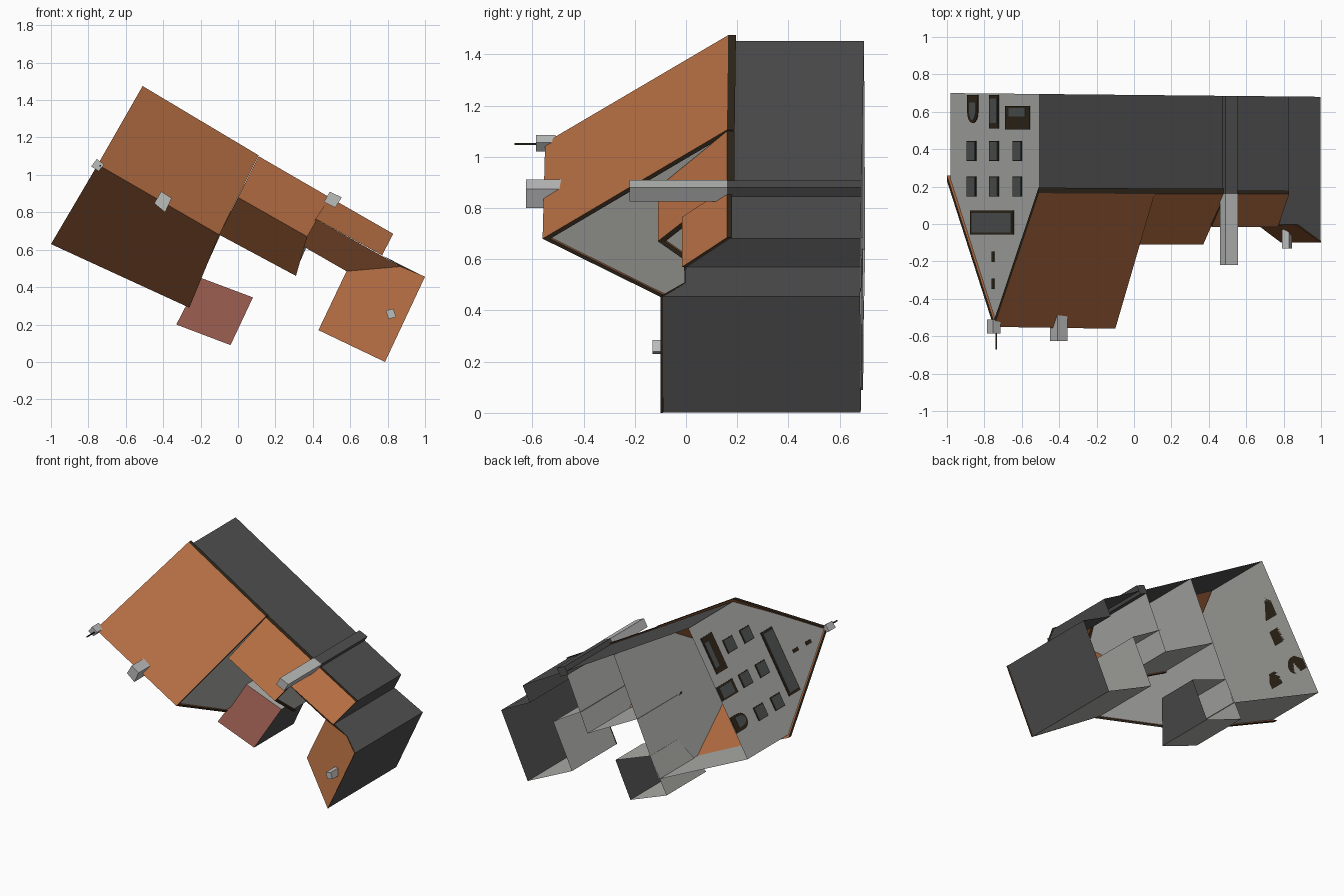
import bpy, bmesh, math

if "Cube" in bpy.data.objects:
    bpy.data.objects.remove(bpy.data.objects["Cube"])

# The house lies on its back: plan is in x/z, house "up" is -y, ground is at y = 0.69.
def mat(name, c):
    m = bpy.data.materials.new(name)
    m.diffuse_color = (*c, 1)
    m.use_nodes = True
    m.node_tree.nodes["Principled BSDF"].inputs["Base Color"].default_value = m.diffuse_color
    return m

ROOF = mat("roof_orange", (0.46, 0.155, 0.055))
BRICK = mat("brick_red", (0.29, 0.097, 0.07))
LIGHT = mat("light_plaster", (0.43, 0.43, 0.41))
DARK = mat("dark_wall", (0.078, 0.078, 0.08))
TRIM = mat("dark_brown_trim", (0.03, 0.021, 0.011))
GLASS = mat("window_grey", (0.085, 0.092, 0.092))
STONE = mat("chimney_stone", (0.50, 0.51, 0.50))

def build(name, verts, faces, mats, idx=None):
    me = bpy.data.meshes.new(name)
    me.from_pydata(verts, [], faces)
    for m in mats:
        me.materials.append(m)
    if idx:
        me.polygons.foreach_set("material_index", idx)
    ob = bpy.data.objects.new(name, me)
    bpy.context.collection.objects.link(ob)
    return ob

def prism(name, a, shift, side, cap):
    """Closed slab: polygon a plus a shifted copy; sides and caps coloured apart."""
    n = len(a)
    b = [tuple(p[i] + shift[i] for i in range(3)) for p in a]
    faces = [list(range(n)), list(range(2 * n - 1, n - 1, -1))]
    faces += [[i, i + n, (i + 1) % n + n, (i + 1) % n] for i in range(n)]
    ob = build(name, a + b, faces, [cap, side], [0, 0] + [1] * n)
    bm = bmesh.new()
    bm.from_mesh(ob.data)
    bmesh.ops.recalc_face_normals(bm, faces=bm.faces)
    bm.to_mesh(ob.data)
    bm.free()
    return ob

def v(p, y):
    return (p[0], y, p[1])

def base(p):
    return v(p, 0.69 - 0.01 * p[0])

def roof(name, pts, t=0.03, cap=ROOF):
    prism(name, [v(p, y) for p, y in pts], (0, t, 0), TRIM, cap)

def wall(name, m, *tops):
    """Upright sheet from the ground to the given (plan point, height) outline."""
    a = [base(tops[0][0]), base(tops[-1][0])]
    verts = a + [v(p, y) for p, y in reversed(tops)]
    build(name, verts, [list(range(len(verts)))], [m])

def post(name, m, pts, y0, y1):
    prism(name, [v(p, y0) for p in pts], (0, y1 - y0, 0), m, m)

# Main house roof
W_NE, W_SW, E_SW, E_NE = (-0.51, 1.475), (-1.0, 0.63), (-0.26, 0.29), (0.11, 1.105)
W_R, E_R = (-0.75, 1.055), (-0.1, 0.68)
roof("main_roof_north", [(W_NE, 0.165), (E_NE, 0.16), (E_R, -0.56), (W_R, -0.55)])
roof("main_roof_south", [(W_SW, 0.23), (W_R, -0.55), (E_R, -0.56), (E_SW, 0.23)])

# Main house walls
FA, FB, FR = (-0.98, 0.637), (-0.505, 1.452), (-0.738, 1.051)
GA, GB, GR = (-0.265, 0.30), (0.095, 1.10), (-0.112, 0.683)
wall("main_facade", LIGHT, (FA, 0.23), (FR, -0.53), (FB, 0.185))
wall("main_gable_back", LIGHT, (GA, 0.24), (GR, -0.54), (GB, 0.18))
wall("main_wall_north", DARK, (FB, 0.185), (GB, 0.18))
wall("main_wall_south", LIGHT, (FA, 0.24), (GA, 0.24))

# Middle wing
roof("middle_roof_north", [((0.11, 1.10), 0.16), ((0.49, 0.88), 0.16),
                           ((0.37, 0.67), -0.11), ((0.0, 0.88), -0.11)])
roof("middle_roof_south", [((0.0, 0.88), -0.11), ((0.37, 0.67), -0.11),
                           ((0.31, 0.46), 0.19), ((-0.1, 0.68), 0.19)])
wall("middle_wall_north", DARK, (GB, 0.18), ((0.48, 0.875), 0.175))
wall("middle_wall_south", LIGHT, ((-0.1, 0.69), 0.2), ((0.305, 0.475), 0.2))
wall("middle_gable", LIGHT, ((0.305, 0.475), 0.2), ((0.36, 0.675), -0.09), ((0.48, 0.875), 0.175))

# Low wing
roof("low_roof_north", [((0.49, 0.88), 0.16), ((0.83, 0.685), 0.16),
                        ((0.77, 0.57), -0.015), ((0.415, 0.765), -0.015)], 0.02)
roof("low_roof_south", [((0.415, 0.765), -0.015), ((0.87, 0.51), -0.005),
                        ((0.58, 0.485), 0.17), ((0.345, 0.62), 0.17)], 0.02)
wall("low_wall_north", DARK, ((0.48, 0.875), 0.175), ((0.825, 0.68), 0.17))
wall("low_wall_end", DARK, ((0.825, 0.68), 0.17), ((0.77, 0.57), 0.0))
wall("low_wall_south", LIGHT, ((0.345, 0.625), 0.18), ((0.58, 0.485), 0.18))

# End annex with single-pitch roof
N1, N2, N3 = (0.77, 0.57), (0.87, 0.51), (0.998, 0.455)
S1, S2, N0 = (0.785, 0.002), (0.43, 0.17), (0.58, 0.485)
roof("annex_roof", [(N0, 0.17), (N2, -0.005), ((1.0, 0.456), -0.1), ((0.786, 0), -0.1), (S2, 0.17)], 0.01)
wall("annex_wall_north", DARK, (N1, 0.0), (N2, 0.0), (N3, -0.095))
wall("annex_wall_end", DARK, (N3, -0.095), (S1, -0.095))
wall("annex_wall_south", LIGHT, (S1, -0.095), (S2, 0.175))
wall("annex_wall_inner", LIGHT, (S2, 0.175), (N0, 0.175))

# Small outbuilding with brick-red roof
Q = [(-0.2, 0.45), (0.08, 0.345), (-0.04, 0.09), (-0.33, 0.2)]
H = [0.38, 0.38, 0.24, 0.24]
build("outbuilding_roof", [v(p, y) for p, y in zip(Q, H)], [(0, 1, 2, 3)], [BRICK])
for i, (n, m) in enumerate([("north", LIGHT), ("end", DARK), ("south", LIGHT), ("inner", LIGHT)]):
    j = (i + 1) % 4
    wall("outbuilding_wall_" + n, m, (Q[i], H[i]), (Q[j], H[j]))

# Chimneys and finial
post("tall_chimney", STONE, [(0.49, 0.91), (0.555, 0.88), (0.52, 0.825), (0.46, 0.855)], -0.22, 0.16)
post("tall_chimney_base", DARK, [(0.49, 0.908), (0.553, 0.88), (0.52, 0.827), (0.46, 0.857)], 0.16, 0.685)
post("main_chimney", STONE, [(-0.41, 0.912), (-0.355, 0.875), (-0.39, 0.80), (-0.448, 0.848)], -0.625, -0.42)
post("annex_chimney", STONE, [(0.79, 0.275), (0.83, 0.285), (0.845, 0.24), (0.805, 0.23)], -0.13, -0.03)
post("gable_finial", STONE, [(-0.755, 1.085), (-0.715, 1.055), (-0.745, 1.02), (-0.785, 1.045)], -0.585, -0.51)
post("finial_rod", TRIM, [(-0.74, 1.053), (-0.733, 1.053), (-0.733, 1.046), (-0.74, 1.046)], -0.67, -0.58)

# Facade openings: thin plates placed by their x and y on the slanted front wall
NX, NZ = -0.864, 0.5035
def plate(name, m, outline, lift=0.0):
    k = (FB[1] - FA[1]) / (FB[0] - FA[0])
    pts = []
    for x, y in outline:
        z = FA[1] + (x - FA[0]) * k
        pts.append((x + NX * lift, y, z + NZ * lift))
    prism(name, pts, (NX * 0.005, 0, NZ * 0.005), m, m)

def rect(x0, x1, y0, y1):
    return [(x0, y0), (x1, y0), (x1, y1), (x0, y1)]

def arch(cx, w, top, bottom):
    pts = [(cx + w, bottom), (cx - w, bottom)]
    for i in range(9):
        a = math.pi * i / 8
        pts.append((cx - w * math.cos(a), top + 0.06 - 0.06 * math.sin(a)))
    return pts

for x in (-0.867, -0.747, -0.622):
    for y in (0.2, 0.39):
        plate("window_frame", TRIM, rect(x - 0.024, x + 0.024, y - 0.053, y + 0.053))
        plate("window_pane", GLASS, rect(x - 0.021, x + 0.021, y - 0.049, y + 0.049), 0.003)
plate("loft_window_frame", TRIM, rect(-0.872, -0.642, -0.055, 0.072))
plate("loft_window_pane", GLASS, rect(-0.862, -0.65, -0.045, 0.058), 0.003)
for y in (-0.175, -0.32):
    plate("loft_slit", TRIM, rect(-0.757, -0.745, y - 0.028, y + 0.028))
plate("arched_door", TRIM, arch(-0.86, 0.028, 0.54, 0.69))
plate("arched_door_panel", GLASS, arch(-0.858, 0.018, 0.555, 0.65), 0.003)
plate("middle_door", TRIM, rect(-0.772, -0.722, 0.51, 0.69))
plate("middle_door_panel", GLASS, rect(-0.766, -0.728, 0.54, 0.67), 0.003)
plate("shop_window_frame", TRIM, rect(-0.685, -0.555, 0.505, 0.63))
plate("shop_window_pane", GLASS, rect(-0.665, -0.575, 0.575, 0.62), 0.003)
